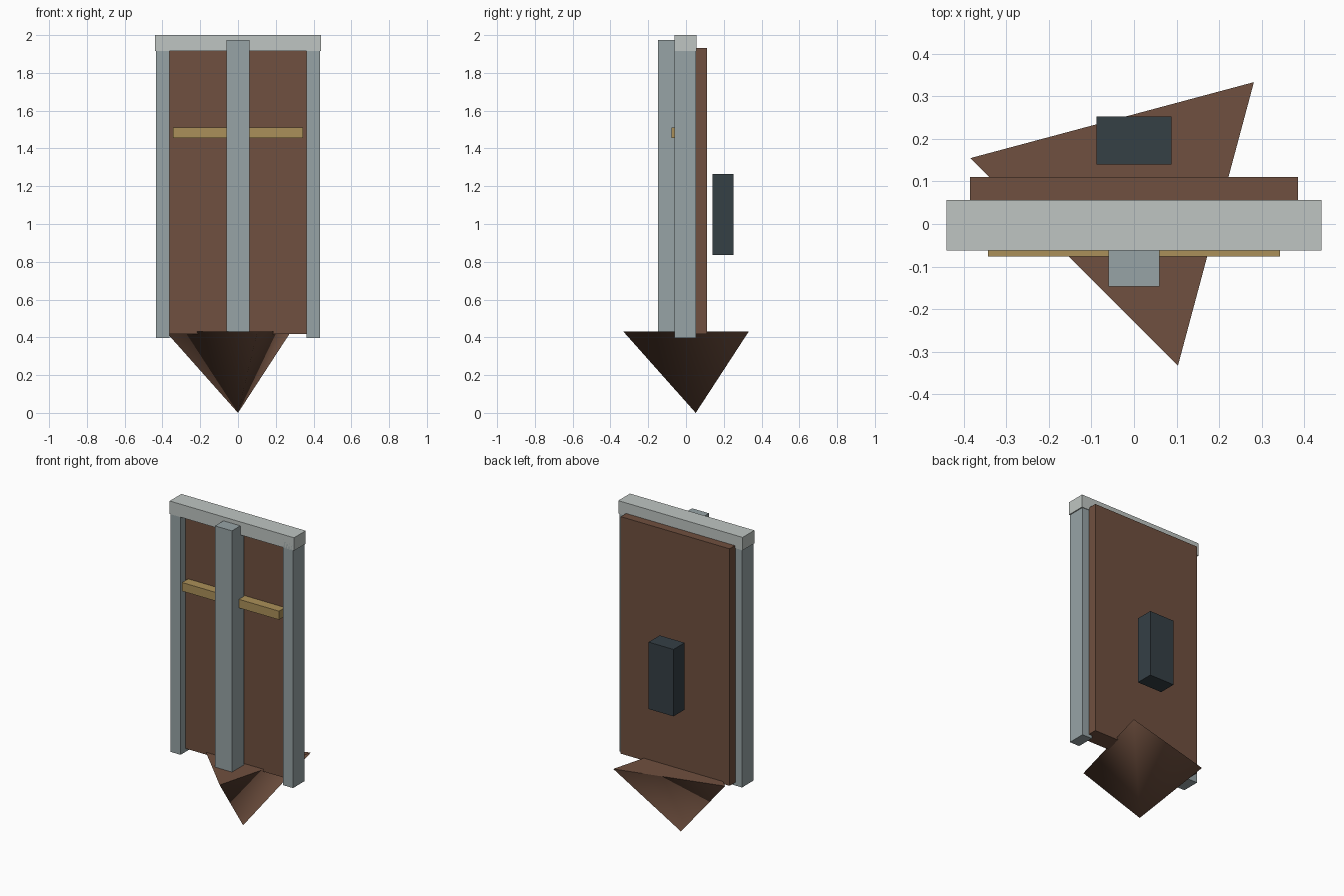
import bpy, bmesh
from math import sin, cos, radians

if "Cube" in bpy.data.objects:
    bpy.data.objects.remove(bpy.data.objects["Cube"])


def material(name, rgb):
    m = bpy.data.materials.new(name)
    m.diffuse_color = (*rgb, 1)
    m.use_nodes = True
    m.node_tree.nodes["Principled BSDF"].inputs["Base Color"].default_value = m.diffuse_color
    return m


PALE = material("pale_metal", (0.52, 0.56, 0.54))
STEEL = material("steel", (0.31, 0.37, 0.38))
BROWN = material("brown", (0.16, 0.08, 0.05))
BRASS = material("brass", (0.41, 0.28, 0.10))
DARK = material("dark", (0.035, 0.05, 0.06))


def finish(name, bm, mat):
    mesh = bpy.data.meshes.new(name)
    bm.to_mesh(mesh)
    bm.free()
    mesh.materials.append(mat)
    ob = bpy.data.objects.new(name, mesh)
    bpy.context.collection.objects.link(ob)
    return ob


def box(name, x, y, z, mat):
    bm = bmesh.new()
    bmesh.ops.create_cube(bm, size=1)
    for v in bm.verts:
        v.co = [(a + b) / 2 + c * (b - a) for (a, b), c in zip((x, y, z), v.co)]
    return finish(name, bm, mat)


# Frame: top rail, two side posts and the front centre post
box("top_rail", (-0.44, 0.44), (-0.062, 0.056), (1.917, 2.0), PALE)
for side, x in (("left", (-0.433, -0.363)), ("right", (0.363, 0.433))):
    box(side + "_post", x, (-0.062, 0.052), (0.397, 1.975), STEEL)
box("centre_post", (-0.06, 0.06), (-0.147, -0.025), (0.397, 1.975), STEEL)

# Back panel, brass cross bar and the rear box
box("panel", (-0.385, 0.385), (-0.01, 0.11), (0.417, 1.933), BROWN)
box("cross_bar", (-0.343, 0.343), (-0.076, -0.015), (1.455, 1.51), BRASS)
box("rear_box", (-0.088, 0.088), (0.14, 0.252), (0.836, 1.264), DARK)

# Three-sided spike pointing down, smooth sides and flat cap
bm = bmesh.new()
R, CY = 0.398, 0.0515
rim = [bm.verts.new((R * cos(radians(a)), CY + R * sin(radians(a)), 0.432))
       for a in (45, 165, 285)]
tip = bm.verts.new((0, CY, 0))
bm.faces.new(rim)
for i in range(3):
    bm.faces.new((rim[(i + 1) % 3], rim[i], tip)).smooth = True
finish("spike", bm, BROWN)
